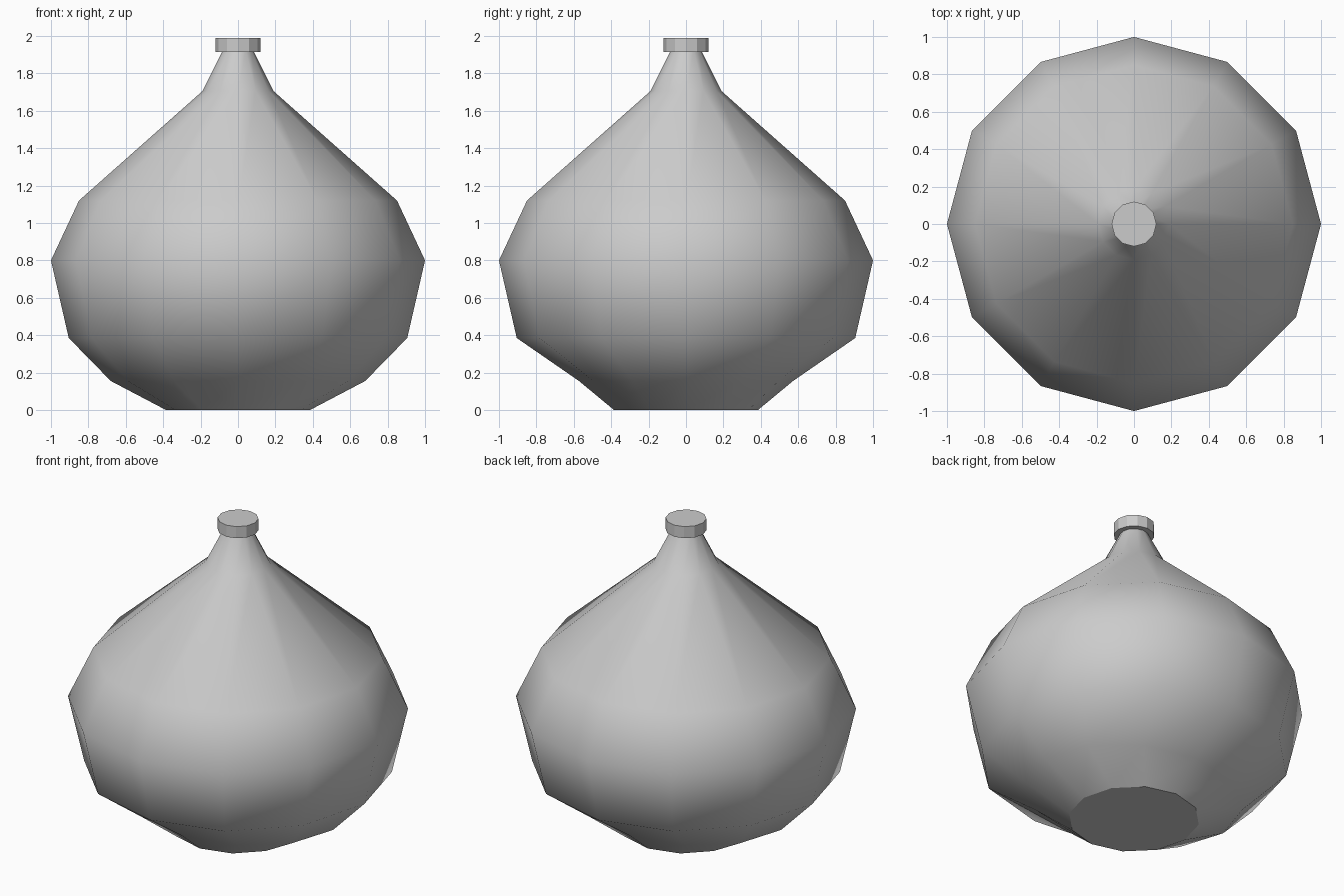
import bpy, bmesh, math

if "Cube" in bpy.data.objects:
    bpy.data.objects.remove(bpy.data.objects["Cube"])

SIDES = 12

def lathe(name, rings, smooth):
    """Capped lathe; each ring is (x radius, y radius, height)."""
    bm = bmesh.new()
    loops = []
    for rx, ry, z in rings:
        loops.append([bm.verts.new((rx * math.cos(math.tau * i / SIDES),
                                    ry * math.sin(math.tau * i / SIDES), z))
                      for i in range(SIDES)])
    for low, high in zip(loops, loops[1:]):
        for i in range(SIDES):
            j = (i + 1) % SIDES
            bm.faces.new((low[i], low[j], high[j], high[i])).smooth = smooth
    # flat end caps with crisp rims
    for end in (bm.faces.new(loops[0][::-1]), bm.faces.new(loops[-1])):
        for edge in end.edges:
            edge.smooth = False
    bmesh.ops.recalc_face_normals(bm, faces=bm.faces)
    mesh = bpy.data.meshes.new(name)
    bm.to_mesh(mesh)
    bm.free()
    obj = bpy.data.objects.new(name, mesh)
    bpy.context.collection.objects.link(obj)
    return obj

# round flask body, with one ring near the base narrowed front to back
lathe("bottle_body", [
    (0.385, 0.385, 0.0),
    (0.68, 0.572, 0.155),
    (0.905, 0.905, 0.385),
    (1.0, 1.0, 0.8),
    (0.85, 0.85, 1.12),
    (0.19, 0.19, 1.705),
    (0.083, 0.083, 1.92),
], True)

# faceted stopper on the neck
lathe("bottle_stopper", [(0.12, 0.12, 1.915), (0.12, 0.12, 1.99)], False)
